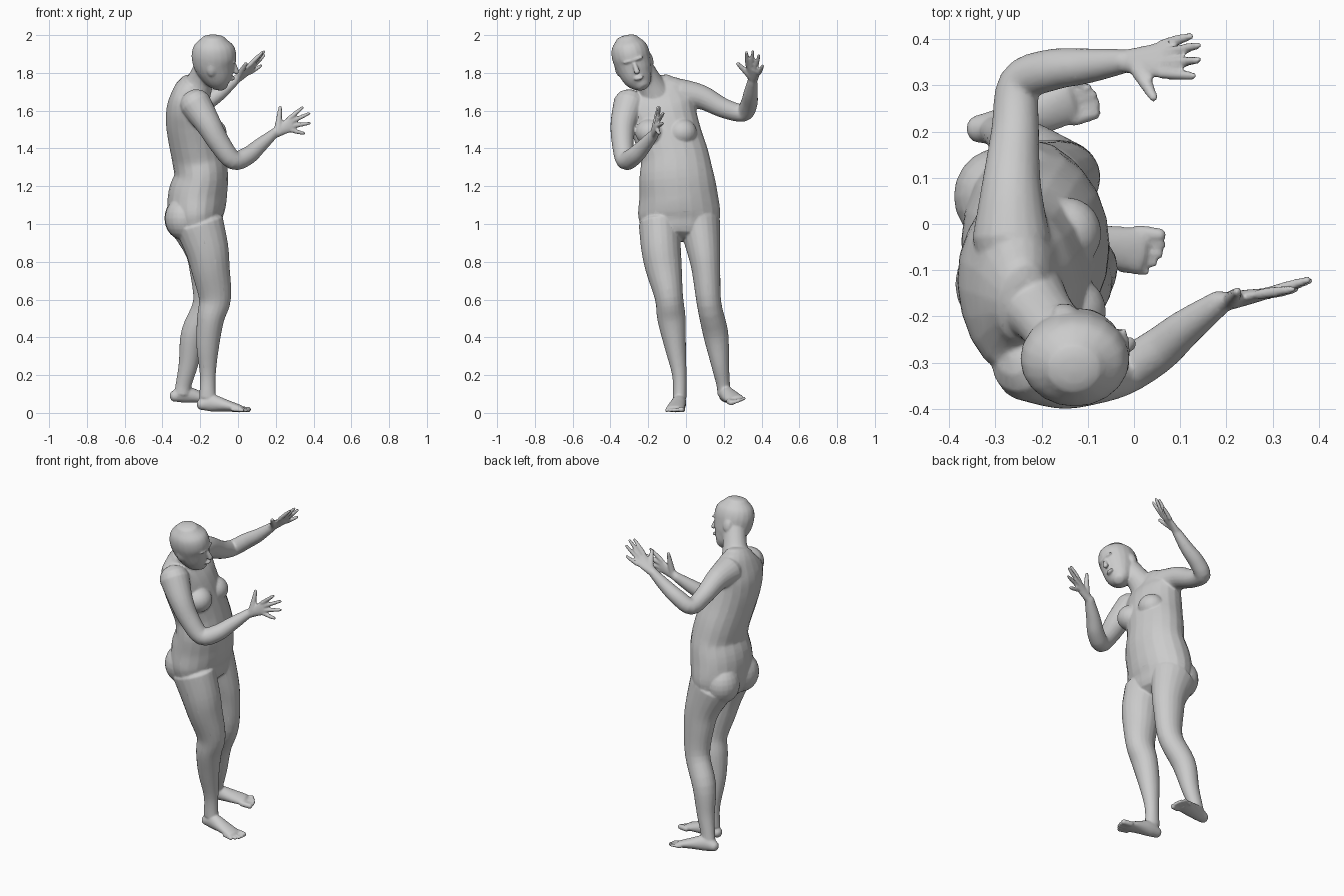
import bpy, bmesh, math
from mathutils import Vector, Matrix

bm = bmesh.new()
N = 20


def smooth_rows(rows, steps=4):
    """Catmull-Rom interpolation of (x, y, z, ru, rv) rows."""
    r = [tuple(q) if len(q) == 5 else tuple(q) + (q[3],) for q in rows]
    out = []
    for i in range(len(r) - 1):
        p0, p1, p2, p3 = r[max(i - 1, 0)], r[i], r[i + 1], r[min(i + 2, len(r) - 1)]
        for s in range(steps):
            t = s / steps
            out.append([0.5 * (2 * b + (c - a) * t + (2 * a - 5 * b + 4 * c - d) * t * t
                        + (3 * b - a - 3 * c + d) * t ** 3) for a, b, c, d in zip(p0, p1, p2, p3)])
    return out + [list(r[-1])]


def loft(rows, side=(0, 1, 0), cap=0.9):
    """Elliptical skin along a path; rv lies along side, ru across it; rounded ends."""
    rows = smooth_rows(rows)
    pts = [Vector(q[:3]) for q in rows]
    rings = []
    last = len(pts) - 1
    for i, q in enumerate(rows):
        t = (pts[min(i + 1, last)] - pts[max(i - 1, 0)]).normalized()
        v = Vector(side)
        v = (v - t * v.dot(t)).normalized()
        u = v.cross(t)
        stages = [(0, 1)]
        if i in (0, last):
            h = min(q[3], q[4]) * cap
            stages = [(math.sin(a) * h, math.cos(a)) for a in (0, 0.5, 1.0, 1.45)]
            if i == 0:
                stages = [(-o, k) for o, k in reversed(stages)]
        for o, k in stages:
            rings.append([bm.verts.new(pts[i] + t * o
                          + u * (q[3] * k * math.cos(2 * math.pi * j / N))
                          + v * (q[4] * k * math.sin(2 * math.pi * j / N))) for j in range(N)])
    for a, b in zip(rings, rings[1:]):
        for j in range(N):
            bm.faces.new((a[j], a[(j + 1) % N], b[(j + 1) % N], b[j]))
    bm.faces.new(rings[0][::-1])
    bm.faces.new(rings[-1])


def ball(c, r, tilt=0.0):
    m = Matrix.Translation(c) @ Matrix.Rotation(tilt, 4, 'X') @ Matrix.Diagonal((*r, 1))
    bmesh.ops.create_uvsphere(bm, u_segments=20, v_segments=12, radius=1, matrix=m)


def hand(wrist, index, pinky, tips, thumb):
    w, a, b = Vector(wrist), Vector(index), Vector(pinky)
    mid = (a + b) / 2
    half = (b - a).length / 2
    m = w.lerp(mid, 0.5)
    loft([(*w, .022, .026), (*m, .018, half * .95), (*mid, .013, half + .008)], side=b - a)
    for i, tip in enumerate(tips):
        k, e = a.lerp(b, i / 3), Vector(tip)
        loft([(*k, .012), (*k.lerp(e, .5), .0115), (*e.lerp(k, .08), .0085)], side=b - a)
    th = Vector(thumb)
    base = w.lerp(a, .3)
    loft([(*base, .02), (*base.lerp(th, .5), .015), (*th.lerp(base, .08), .01)], side=(.3, .5, .8))


def foot(path, big, little, side):
    loft(path, side=side, cap=.8)
    big, little = Vector(big), Vector(little)
    ball_c = Vector(path[-1][:3])
    fwd = ((big + little) / 2 - Vector(path[0][:3])).normalized()
    for i in range(5):
        tip = big.lerp(little, i / 4) + fwd * (.012 * math.sin(i / 4 * math.pi))
        r = .016 if i == 0 else .0115 - .0005 * i
        root = tip - fwd * .065
        root.z = (ball_c.z + tip.z) / 2
        loft([(*root, r), (*(tip - fwd * r), r * .95)], side=side)


# torso and neck
loft([(-.21, -.037, .97, .125, .20), (-.222, -.036, 1.05, .148, .218), (-.214, -.04, 1.15, .156, .208),
      (-.195, -.05, 1.25, .143, .198), (-.208, -.06, 1.35, .142, .182), (-.227, -.09, 1.45, .142, .178),
      (-.245, -.12, 1.55, .138, .182), (-.255, -.14, 1.63, .122, .19), (-.255, -.15, 1.70, .092, .165),
      (-.245, -.165, 1.745, .065, .10)], cap=.5)
loft([(-.225, -.17, 1.70, .085), (-.195, -.20, 1.765, .070, .066), (-.16, -.245, 1.84, .068, .064)])
for y, x in ((-.02, -.145), (-.19, -.135)):
    ball((x, y, 1.485), (.075, .078, .072))
for y, x in ((.06, -.29), (-.13, -.287)):
    ball((x, y, 1.03), (.10, .105, .115))

# head, nose, lips, brow and ears
loft([(-.078, -.225, 1.728, .03, .034), (-.092, -.238, 1.75, .058, .062), (-.108, -.26, 1.79, .088, .084),
      (-.125, -.28, 1.85, .112, .097), (-.128, -.294, 1.90, .118, .101), (-.13, -.305, 1.945, .104, .09),
      (-.13, -.312, 1.98, .066, .06)], cap=.35)
loft([(-.018, -.272, 1.845, .010), (-.008, -.259, 1.805, .014, .016)])
ball((-.03, -.248, 1.772), (.014, .026, .011), .3)
ball((-.022, -.279, 1.868), (.014, .058, .010), .3)
ball((-.14, -.362, 1.815), (.025, .013, .036), .3)
ball((-.15, -.188, 1.875), (.025, .013, .036), .3)

# arms
loft([(-.225, -.30, 1.635, .085), (-.158, -.332, 1.53, .068), (-.10, -.335, 1.43, .058),
      (-.025, -.32, 1.338, .051), (.05, -.275, 1.36, .048), (.11, -.225, 1.41, .040),
      (.185, -.17, 1.475, .027)], side=(.3, .9, .1))
loft([(-.265, -.03, 1.685, .085), (-.265, .08, 1.672, .065), (-.257, .2, 1.613, .052),
      (-.247, .302, 1.588, .047), (-.18, .333, 1.635, .045), (-.10, .342, 1.69, .038),
      (-.02, .352, 1.757, .026)], side=(.4, -.1, .9))

# hands
hand((.185, -.17, 1.475), (.272, -.152, 1.56), (.285, -.152, 1.495),
     [(.348, -.14, 1.622), (.385, -.118, 1.59), (.388, -.12, 1.535), (.355, -.14, 1.478)],
     (.225, -.145, 1.628))
hand((-.02, .352, 1.757), (.06, .325, 1.84), (.062, .388, 1.80),
     [(.135, .32, 1.915), (.145, .355, 1.922), (.145, .388, 1.90), (.128, .408, 1.842)],
     (.046, .267, 1.855))

# legs
loft([(-.205, -.14, 1.0, .13, .11), (-.165, -.132, .87, .115, .105), (-.145, -.117, .76, .102, .096),
      (-.122, -.09, .61, .086, .075), (-.145, -.077, .5, .072, .075), (-.16, -.058, .36, .061, .058),
      (-.16, -.035, .2, .042, .038), (-.162, -.033, .08, .044, .036)], cap=.3)
loft([(-.225, .072, 1.0, .135, .11), (-.18, .092, .87, .105, .09), (-.165, .106, .76, .092, .076),
      (-.165, .122, .58, .074, .065), (-.235, .157, .42, .067, .067), (-.262, .18, .26, .052, .048),
      (-.288, .197, .15, .042, .036), (-.295, .202, .10, .044, .036)], cap=.3)

# feet
foot([(-.195, -.033, .044, .030, .030), (-.14, -.036, .052, .045, .038), (-.06, -.048, .038, .031, .045),
      (.015, -.058, .021, .019, .050)], (.072, -.026, .016), (.035, -.104, .012), (0, 1, 0))
foot([(-.338, .205, .088, .030, .030), (-.285, .213, .098, .045, .038), (-.205, .238, .085, .031, .045),
      (-.14, .262, .072, .019, .046)], (-.07, .245, .052), (-.105, .312, .075), (-.25, 1, .25))

# fuse all parts into one continuous skin
bmesh.ops.recalc_face_normals(bm, faces=bm.faces)
mesh = bpy.data.meshes.new("human_figure")
bm.to_mesh(mesh)
bm.free()
body = bpy.data.objects.new("human_figure", mesh)
bpy.context.collection.objects.link(body)
rem = body.modifiers.new("fuse", 'REMESH')
rem.mode = 'VOXEL'
rem.voxel_size = .006
rem.use_smooth_shade = True
sm = body.modifiers.new("soften", 'SMOOTH')
sm.factor = .5
sm.iterations = 5
dec = body.modifiers.new("lighten", 'DECIMATE')
dec.ratio = .25
